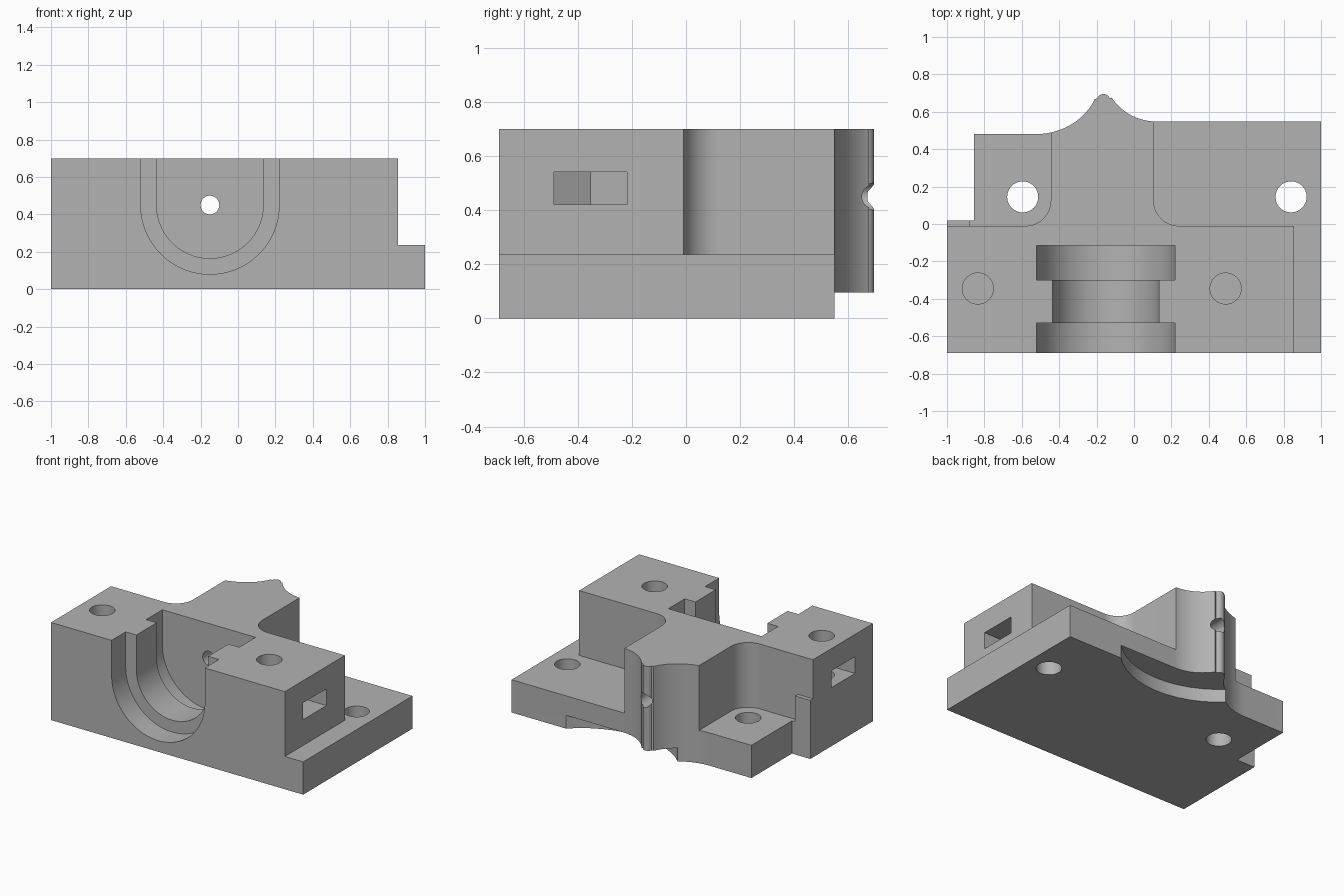
import bpy, bmesh
from math import sin, cos, radians

cube = bpy.data.objects.get("Cube")
if cube:
    bpy.data.objects.remove(cube, do_unlink=True)

grey = bpy.data.materials.new("plain_grey")
grey.use_nodes = True
grey.diffuse_color = (0.45, 0.45, 0.45, 1)
grey.node_tree.nodes["Principled BSDF"].inputs["Base Color"].default_value = (0.45, 0.45, 0.45, 1)


def arc(cx, cy, rx, ry, start, end, steps=24):
    """Points on an elliptical arc, angles in degrees."""
    angles = [radians(start + (end - start) * i / steps) for i in range(steps + 1)]
    return [(cx + rx * cos(a), cy + ry * sin(a)) for a in angles]


def circle(cx, cy, r):
    return arc(cx, cy, r, r, 0, 360, 48)[:-1]


def rect(x0, y0, x1, y1):
    return [(x0, y0), (x1, y0), (x1, y1), (x0, y1)]


def prism(name, profile, low, high, axis="z"):
    """Extrude a profile from low to high along z (xy profile) or y (xz profile)."""
    bm = bmesh.new()
    place = (lambda p, t: (p[0], p[1], t)) if axis == "z" else (lambda p, t: (p[0], t, p[1]))
    ends = [[bm.verts.new(place(p, t)) for p in profile] for t in (low, high)]
    bm.faces.new(ends[0])
    bm.faces.new(ends[1])
    n = len(profile)
    for i in range(n):
        j = (i + 1) % n
        bm.faces.new((ends[0][i], ends[0][j], ends[1][j], ends[1][i]))
    bmesh.ops.recalc_face_normals(bm, faces=bm.faces)
    mesh = bpy.data.meshes.new(name)
    bm.to_mesh(mesh)
    bm.free()
    mesh.materials.append(grey)
    obj = bpy.data.objects.new(name, mesh)
    bpy.context.collection.objects.link(obj)
    return obj


# Full-height footprint with the pointed, concave-sided rear
footprint = [(-1, -0.69), (1, -0.69), (1, 0.548)]
footprint += arc(0.12, 0.828, 0.285, 0.28, 270, 213)
footprint += arc(-0.163, 0.66, 0.035, 0.035, 20, 160, 12)
footprint += arc(-0.53, 0.78, 0.345, 0.30, 338, 270)
footprint += [(-0.855, 0.48), (-0.855, 0.02), (-1, 0.02)]
body = prism("bearing_block", footprint, 0, 0.70)

cutters = []


def cut(name, *args):
    obj = prism(name, *args)
    obj.hide_render = True
    cutters.append(obj)


# Lowered flanges beside the neck, with rounded inner corners
FLANGE = 0.235
cut("left_flange_cut", [(1.1, -0.01)] + arc(0.24, 0.125, 0.135, 0.135, 270, 180)
    + [(0.105, 0.8), (1.1, 0.8)], FLANGE, 0.9)
cut("right_flange_cut", [(-0.88, -0.01)] + arc(-0.58, 0.125, 0.135, 0.135, 270, 360)
    + [(-0.445, 0.8), (-0.88, 0.8)], FLANGE, 0.9)
cut("side_ledge_cut", rect(0.855, -0.9, 1.2, 0.1), FLANGE, 0.9)
cut("corner_tab_cut", rect(-1.1, -0.01, -0.84, 0.1), 0.42, 0.9)


# Stepped U-shaped cradle, open at the top
def cradle(r):
    return arc(-0.15, 0.45, r, r, 180, 360, 48) + [(-0.15 + r, 0.9), (-0.15 - r, 0.9)]


cut("front_cradle", cradle(0.37), -0.8, -0.53, "y")
cut("rear_cradle", cradle(0.37), -0.30, -0.115, "y")
cut("middle_cradle", cradle(0.285), -0.60, -0.2, "y")
cut("shaft_hole", circle(-0.15, 0.45, 0.05), -0.2, 0.9, "y")

# Flange through holes, blind bolt holes and side nut slots
for side, x in (("left", 0.84), ("right", -0.595)):
    cut(side + "_flange_hole", circle(x, 0.145, 0.083), -0.1, 0.9)
for side, x, s in (("left", 0.49, 1), ("right", -0.835, -1)):
    cut(side + "_bolt_hole", circle(x, -0.345, 0.083), 0.2, 0.9)
    slot = [(s * 1.2, -0.487), (x - s * 0.078, -0.487), (x - s * 0.156, -0.353),
            (x - s * 0.078, -0.218), (s * 1.2, -0.218)]
    cut(side + "_nut_slot", slot, 0.42, 0.54)

# Shallow curved relief under the rear point
cut("underside_relief", circle(0.125, 1.012, 0.643), -0.1, 0.095)

# Carve the body, then remove the cutters
for cutter in cutters:
    mod = body.modifiers.new(cutter.name, "BOOLEAN")
    mod.operation = "DIFFERENCE"
    mod.solver = "EXACT"
    mod.object = cutter
bpy.context.view_layer.update()
carved = bpy.data.meshes.new_from_object(body.evaluated_get(bpy.context.evaluated_depsgraph_get()))
body.modifiers.clear()
body.data = carved
for cutter in cutters:
    bpy.data.objects.remove(cutter, do_unlink=True)

bpy.ops.object.select_all(action="DESELECT")
body.select_set(True)
bpy.context.view_layer.objects.active = body
bpy.ops.object.shade_smooth_by_angle(angle=radians(30))
